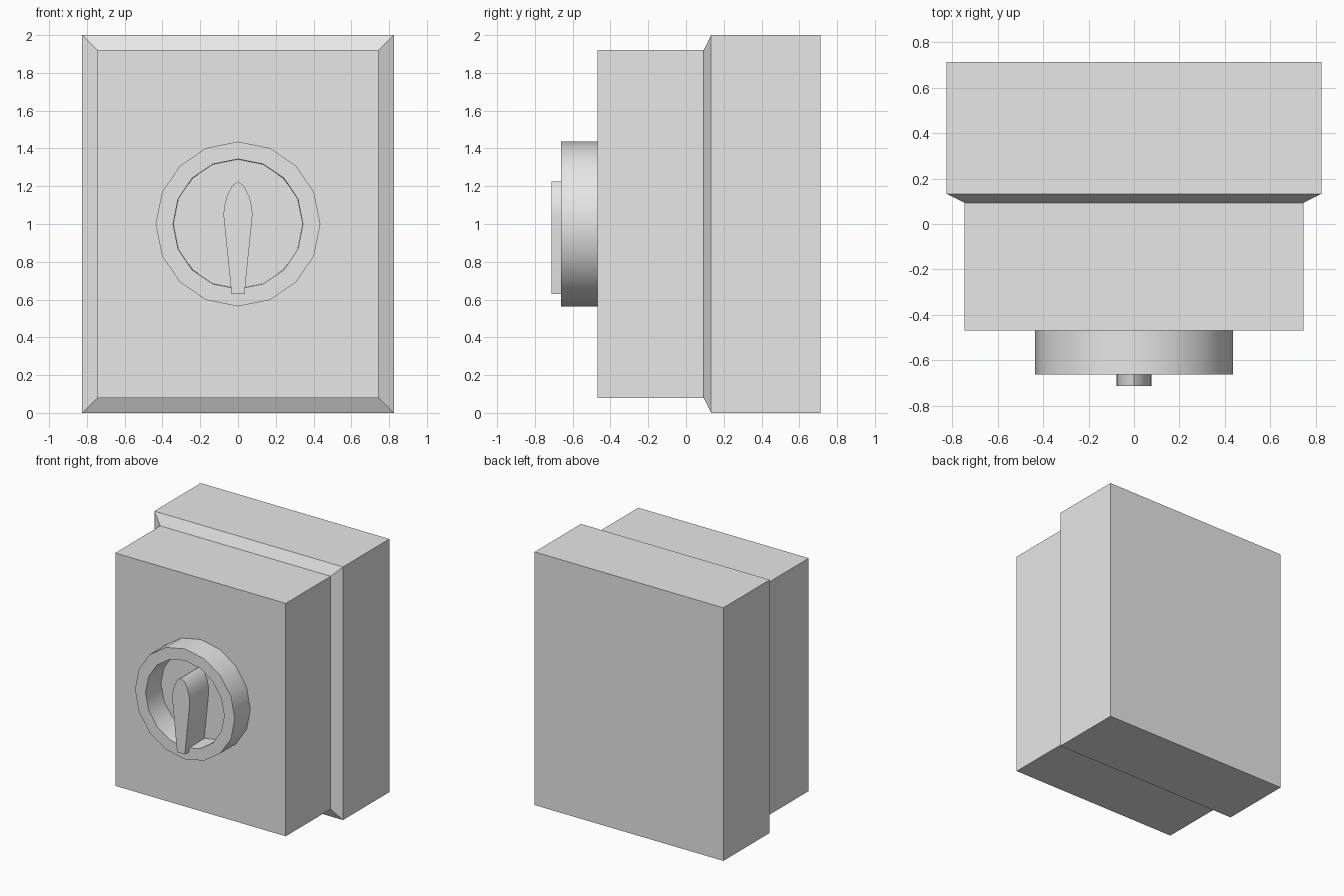
import bpy, bmesh, math

cube = bpy.data.objects.get("Cube")
if cube:
    bpy.data.objects.remove(cube, do_unlink=True)

grey = bpy.data.materials.new("light_grey")
grey.use_nodes = True
colour = (0.8, 0.8, 0.8, 1)
grey.diffuse_color = colour
grey.node_tree.nodes["Principled BSDF"].inputs["Base Color"].default_value = colour


def loft(name, sections, smooth=False):
    """Skin a list of (outline, y) sections about z = 1 and cap both ends."""
    bm = bmesh.new()
    loops = [[bm.verts.new((x, y, 1 + z)) for x, z in outline] for outline, y in sections]
    for a, b in zip(loops, loops[1:]):
        for i in range(len(a)):
            j = (i + 1) % len(a)
            bm.faces.new((a[i], a[j], b[j], b[i]))
    bm.faces.new(loops[0])
    bm.faces.new(loops[-1])
    bmesh.ops.recalc_face_normals(bm, faces=bm.faces)
    mesh = bpy.data.meshes.new(name)
    bm.to_mesh(mesh)
    bm.free()
    mesh.materials.append(grey)
    obj = bpy.data.objects.new(name, mesh)
    bpy.context.collection.objects.link(obj)
    if smooth:
        bpy.ops.object.select_all(action="DESELECT")
        obj.select_set(True)
        bpy.context.view_layer.objects.active = obj
        bpy.ops.object.shade_smooth_by_angle(angle=math.radians(35))
    return obj


def rect(w, h):
    return [(-w, -h), (w, -h), (w, h), (-w, h)]


def circle(r, sides=16):
    turn = 2 * math.pi / sides
    return [(r * math.sin(turn * i), r * math.cos(turn * i)) for i in range(sides)]


# Housing: wide back box, chamfered step, narrower front cover
wide, narrow = rect(0.825, 1), rect(0.745, 0.92)
loft("back_box", [(wide, 0.712), (wide, 0.133), (narrow, 0.093)])
loft("front_cover", [(narrow, 0.093), (narrow, -0.468)])

# Dial: round collar with a recessed floor
loft("dial_collar", [(circle(0.436), -0.468), (circle(0.436), -0.663),
                     (circle(0.344), -0.663), (circle(0.341), -0.475)], smooth=True)

# Handle: teardrop pointer, mirrored about its centre line
half = [(0.034, -0.37), (0.076, 0.04), (0.075, 0.085), (0.06, 0.145), (0.033, 0.2)]
pointer = half + [(0, 0.225)] + [(-x, z) for x, z in reversed(half)]
loft("dial_handle", [(pointer, -0.47), (pointer, -0.712)], smooth=True)
